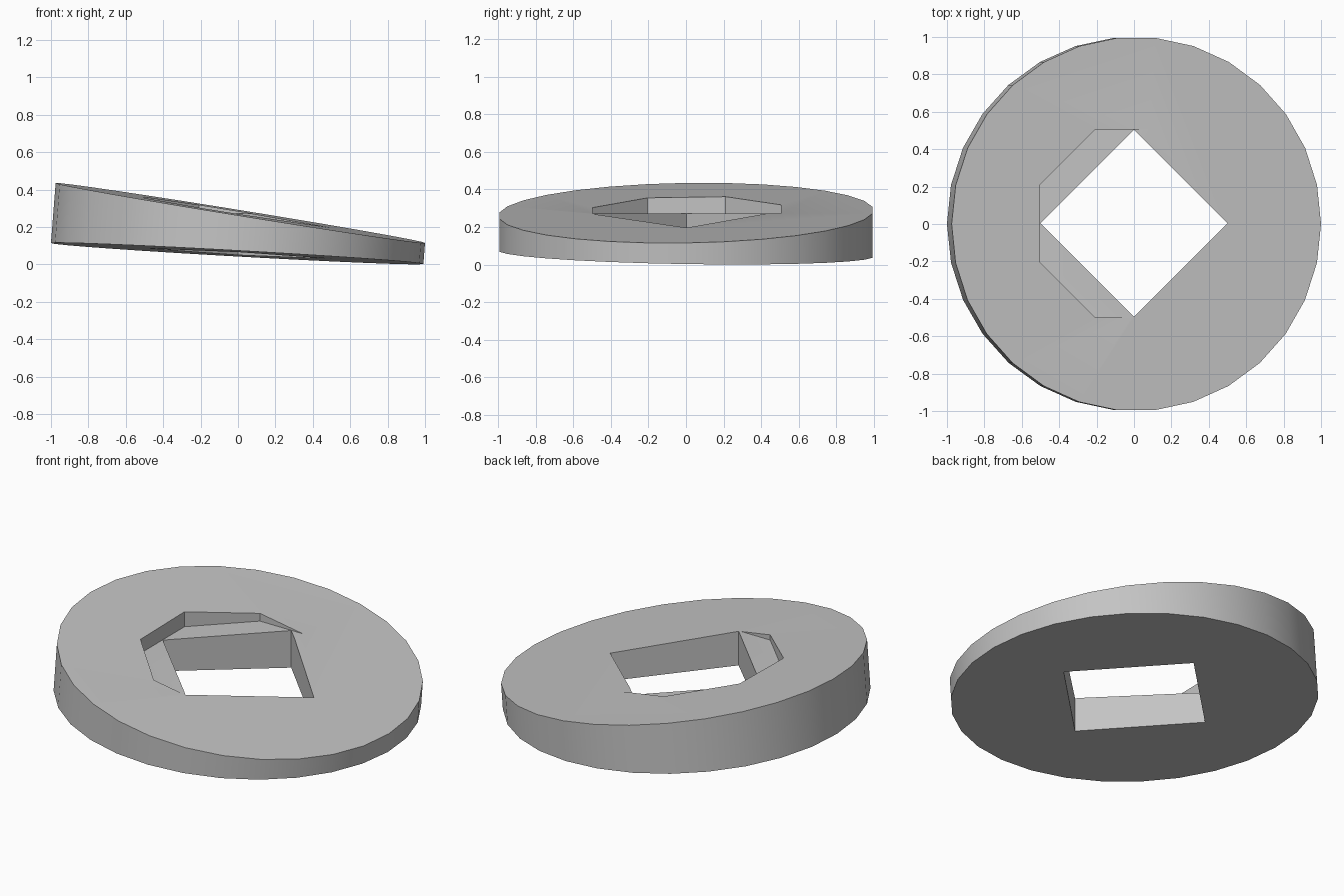
import bpy, bmesh, math

cube = bpy.data.objects.get("Cube")
if cube:
    bpy.data.objects.remove(cube, do_unlink=True)

grey = bpy.data.materials.new("plain grey")
grey.use_nodes = True
GREY = (0.55, 0.55, 0.55, 1)
grey.diffuse_color = GREY
grey.node_tree.nodes["Principled BSDF"].inputs["Base Color"].default_value = GREY


def top_z(x, y):
    return 0.277 - 0.162 * x + 0.015 * y


def bottom_z(x, y):
    return 0.058 - 0.056 * x - 0.016 * y


def prism(name, sides, radius, low, high, turn=0.0, lean=0.0, shift=(0, 0)):
    """Prism between two sloping planes, its sides leaning in x."""
    bm = bmesh.new()
    rings = []
    for height in (low, high):
        ring = []
        for i in range(sides):
            a = turn + math.tau * i / sides
            x0, y = shift[0] + radius * math.cos(a), shift[1] + radius * math.sin(a)
            x = x0
            for _ in range(4):  # slide along the leaning side onto the plane
                x = x0 + lean * (height(x, y) - 0.115)
            ring.append(bm.verts.new((x, y, height(x, y))))
        rings.append(ring)
    lower, upper = rings
    bm.faces.new(lower[::-1])
    bm.faces.new(upper)
    for i in range(sides):
        j = (i + 1) % sides
        bm.faces.new((lower[i], lower[j], upper[j], upper[i]))
    mesh = bpy.data.meshes.new(name)
    bm.to_mesh(mesh)
    bm.free()
    mesh.materials.append(grey)
    obj = bpy.data.objects.new(name, mesh)
    bpy.context.collection.objects.link(obj)
    return obj


# Tapered disc with leaning rim
disc = prism("wedge_disc", 30, 1.0, bottom_z, top_z, lean=0.078)

# Level octagonal pocket and square through hole
pocket = prism("pocket_cutter", 8, 0.502 / math.cos(math.pi / 8),
               lambda x, y: 0.272, lambda x, y: 0.8, turn=math.pi / 8, shift=(0, 0.003))
hole = prism("hole_cutter", 4, 0.5, lambda x, y: -0.5, lambda x, y: 0.9, shift=(0, 0.003))

bpy.context.view_layer.objects.active = disc
for cutter in (pocket, hole):
    cutter.hide_render = True
    cut = disc.modifiers.new(cutter.name, "BOOLEAN")
    cut.operation = "DIFFERENCE"
    cut.solver = "EXACT"
    cut.object = cutter
    bpy.ops.object.modifier_apply(modifier=cut.name)
    bpy.data.objects.remove(cutter, do_unlink=True)

# Smooth rim, crisp edges
bpy.ops.object.select_all(action="DESELECT")
disc.select_set(True)
bpy.ops.object.shade_smooth_by_angle(angle=math.radians(30))
